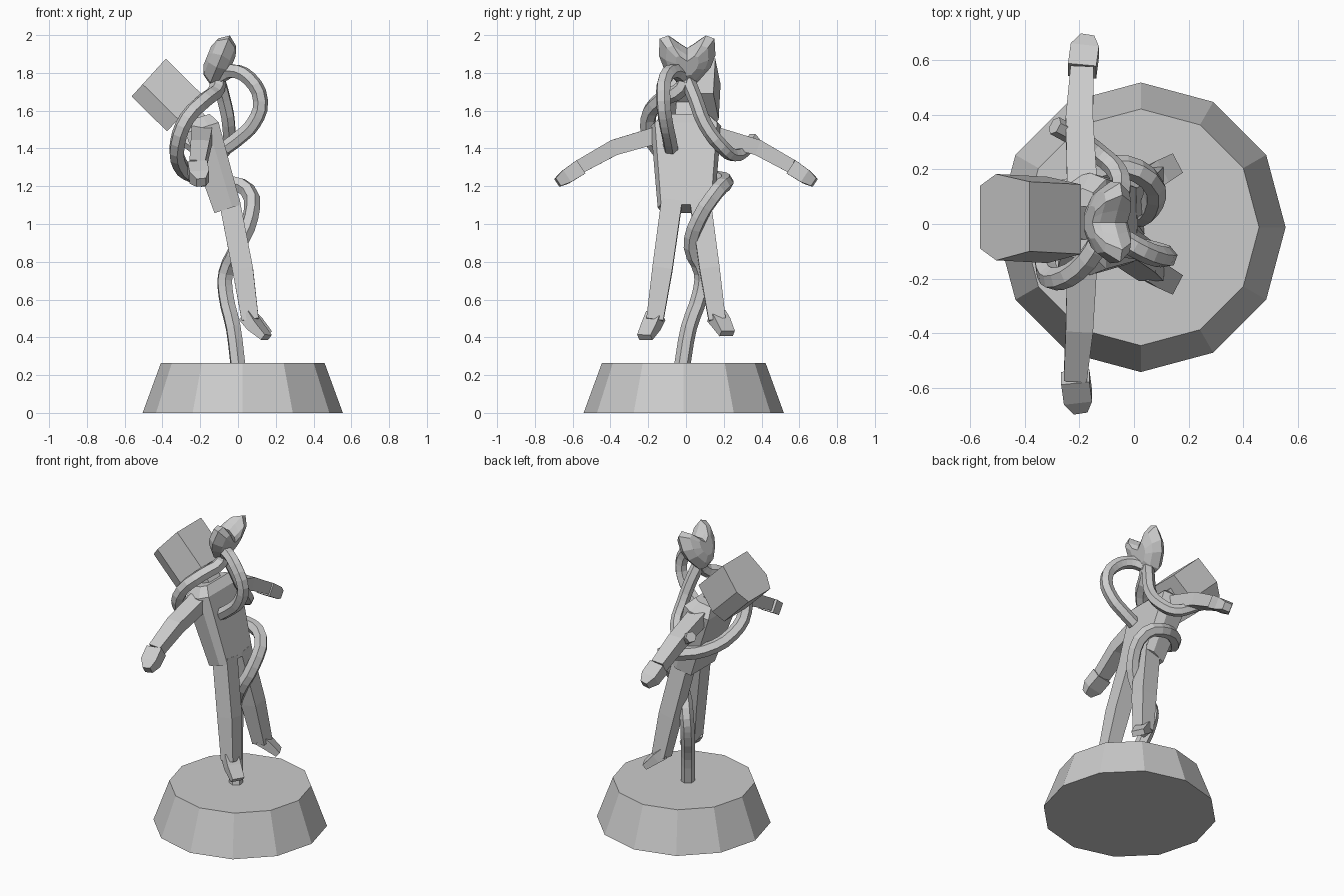
import bpy, bmesh, math
from mathutils import Vector as V

if "Cube" in bpy.data.objects:
    bpy.data.objects.remove(bpy.data.objects["Cube"])


def loft(name, rings):
    """Skin a list of equal-sized point rings and cap both ends."""
    bm = bmesh.new()
    vs = [[bm.verts.new(p) for p in r] for r in rings]
    n = len(vs[0])
    for a, b in zip(vs, vs[1:]):
        for i in range(n):
            j = (i + 1) % n
            bm.faces.new((a[i], a[j], b[j], b[i]))
    bm.faces.new(vs[0][::-1])
    bm.faces.new(vs[-1])
    bmesh.ops.recalc_face_normals(bm, faces=bm.faces)
    me = bpy.data.meshes.new(name)
    bm.to_mesh(me)
    bm.free()
    ob = bpy.data.objects.new(name, me)
    bpy.context.collection.objects.link(ob)
    return ob


def limb(name, stations, ref):
    """Square-section limb; stations are (centre, half width on ref, other half width)."""
    pts = [V(s[0]) for s in stations]
    rings = []
    for i, (_, wa, wb) in enumerate(stations):
        t = (pts[min(i + 1, len(pts) - 1)] - pts[max(i - 1, 0)]).normalized()
        a = (V(ref) - t * t.dot(V(ref))).normalized()
        b = t.cross(a)
        rings.append([pts[i] + a * wa * p + b * wb * q
                      for p, q in ((1, 1), (-1, 1), (-1, -1), (1, -1))])
    return loft(name, rings)


def tube(name, pts, radii=(0.043, 0.043)):
    """Faceted tube along a smooth path."""
    cu = bpy.data.curves.new(name, 'CURVE')
    cu.dimensions = '3D'
    cu.bevel_depth = 1
    cu.bevel_resolution = 1
    cu.resolution_u = 3
    cu.use_fill_caps = True
    sp = cu.splines.new('BEZIER')
    sp.bezier_points.add(len(pts) - 1)
    for i, (bp, p) in enumerate(zip(sp.bezier_points, pts)):
        bp.co = p
        bp.handle_left_type = bp.handle_right_type = 'AUTO'
        bp.radius = radii[0] + (radii[1] - radii[0]) * i / (len(pts) - 1)
    tmp = bpy.data.objects.new(name + "_path", cu)
    bpy.context.collection.objects.link(tmp)
    me = bpy.data.meshes.new_from_object(
        tmp.evaluated_get(bpy.context.evaluated_depsgraph_get()))
    bpy.data.objects.remove(tmp)
    for f in me.polygons:
        f.use_smooth = False
    ob = bpy.data.objects.new(name, me)
    bpy.context.collection.objects.link(ob)
    return ob


# Tapered round base
loft("base", [[(0.025 + r * math.cos(k * math.pi / 6), -0.012 + r * math.sin(k * math.pi / 6), z)
               for k in range(12)] for r, z in ((0.53, 0), (0.433, 0.265))])

# Torso leaning back
D = V((0.953, 0, 0.304))
rings = []
for x, z, d, w in ((-0.055, 1.08, 0.073, 0.15), (-0.19, 1.51, 0.092, 0.187), (-0.207, 1.565, 0.06, 0.13)):
    rings.append([V((x, 0, z)) + D * d * p + V((0, w * q, 0)) for p, q in
                  ((1, .88), (.35, 1), (-1, .85), (-1, -.85), (.35, -1), (1, -.88))])
loft("torso", rings)
limb("neck", [((-0.19, 0, 1.5), .06, .06), ((-0.29, 0.01, 1.62), .06, .06)], (0, 1, 0))

# Hexagonal head thrown back
U = V((0.67, 0, 0.74))
hexa = ((-1, -.115), (-.35, -.158), (1, -.125), (1, .13), (-.35, .158), (-1, .115))
loft("head", [[V(c) + U * 0.135 * u + V((0, y, 0)) for u, y in hexa]
              for c in ((-0.285, 0.015, 1.59), (-0.473, 0.025, 1.775))])

# Arms and legs, one per side
for s, side in ((-1, "right"), (1, "left")):
    ex = -0.215 if s < 0 else -0.19
    limb(side + "_arm", [((-0.19, s * 0.14, 1.475), .055, .045),
                         ((-0.2, s * 0.38, 1.405), .05, .042),
                         ((ex, s * 0.56, 1.305), .042, .037)], (1, 0, 0))
    limb(side + "_hand", [((ex, s * 0.56, 1.30), .052, .042),
                          ((ex + .01, s * 0.635, 1.25), .052, .038),
                          ((ex + .02, s * 0.68, 1.22), .025, .025)], (1, 0, 0))
    dz = 0.0 if s < 0 else 0.02
    limb(side + "_leg", [((-0.045, s * 0.075, 1.12), .055, .055),
                         ((0.025, s * 0.125, 0.76), .053, .055),
                         ((0.065, s * 0.165, 0.49), .045, .045)], (0, 1, 0))
    limb(side + "_foot", [((0.05, s * 0.16, 0.515), .045, .035),
                          ((0.09, s * 0.185, 0.46 + dz), .045, .03),
                          ((0.15, s * 0.218, 0.40 + dz), .04, .018)], (-.5 * s, 1, 0))

# Vine rising from the base, round the leg and across the back to the blossom
tube("vine", [(0, -0.02, 0.25), (-0.025, 0.015, 0.45), (-0.065, 0.075, 0.63),
              (-0.065, 0.085, 0.74), (0.0, 0.03, 0.88), (0.065, 0.07, 1.03),
              (0.05, 0.17, 1.18), (-0.08, 0.21, 1.225), (-0.22, 0.12, 1.25),
              (-0.31, -0.05, 1.32), (-0.32, -0.17, 1.43), (-0.27, -0.2, 1.56),
              (-0.17, -0.13, 1.66), (-0.11, -0.02, 1.72), (-0.11, 0.0, 1.8)])
# Tendrils curling off below the blossom
tube("front_tendril", [(-0.1, -0.01, 1.78), (-0.035, -0.06, 1.81), (0.06, -0.11, 1.77),
                       (0.12, -0.12, 1.65), (0.08, -0.105, 1.53), (0.01, -0.09, 1.46),
                       (-0.07, -0.08, 1.4)], (0.04, 0.04))
tube("side_tendril", [(-0.11, 0.0, 1.78), (-0.075, 0.05, 1.66), (-0.05, 0.1, 1.53),
                      (-0.06, 0.19, 1.41), (-0.12, 0.25, 1.365), (-0.2, 0.31, 1.39),
                      (-0.29, 0.36, 1.45)], (0.04, 0.035))

# Heart-shaped blossom: outline as (y, height), bulging front and back
half = ((0.055, 0.0), (0.125, 0.085), (0.15, 0.155), (0.145, 0.25), (0.1, 0.268), (0.045, 0.225))
heart = list(half) + [(0, 0.195)] + [(-y, h) for y, h in reversed(half)] + [(0, -0.01)]
A, B = V((0.38, 0, 0.925)), V((0.925, 0, -0.38))
loft("blossom", [[V((-0.145, 0.006, 1.75)) + V((0, y * k, 0)) + A * (0.12 + (h - 0.12) * k) + B * b
                  for y, h in heart]
                 for k, b in ((.4, -.07), (.75, -.05), (1, 0), (.75, .05), (.4, .07))])
